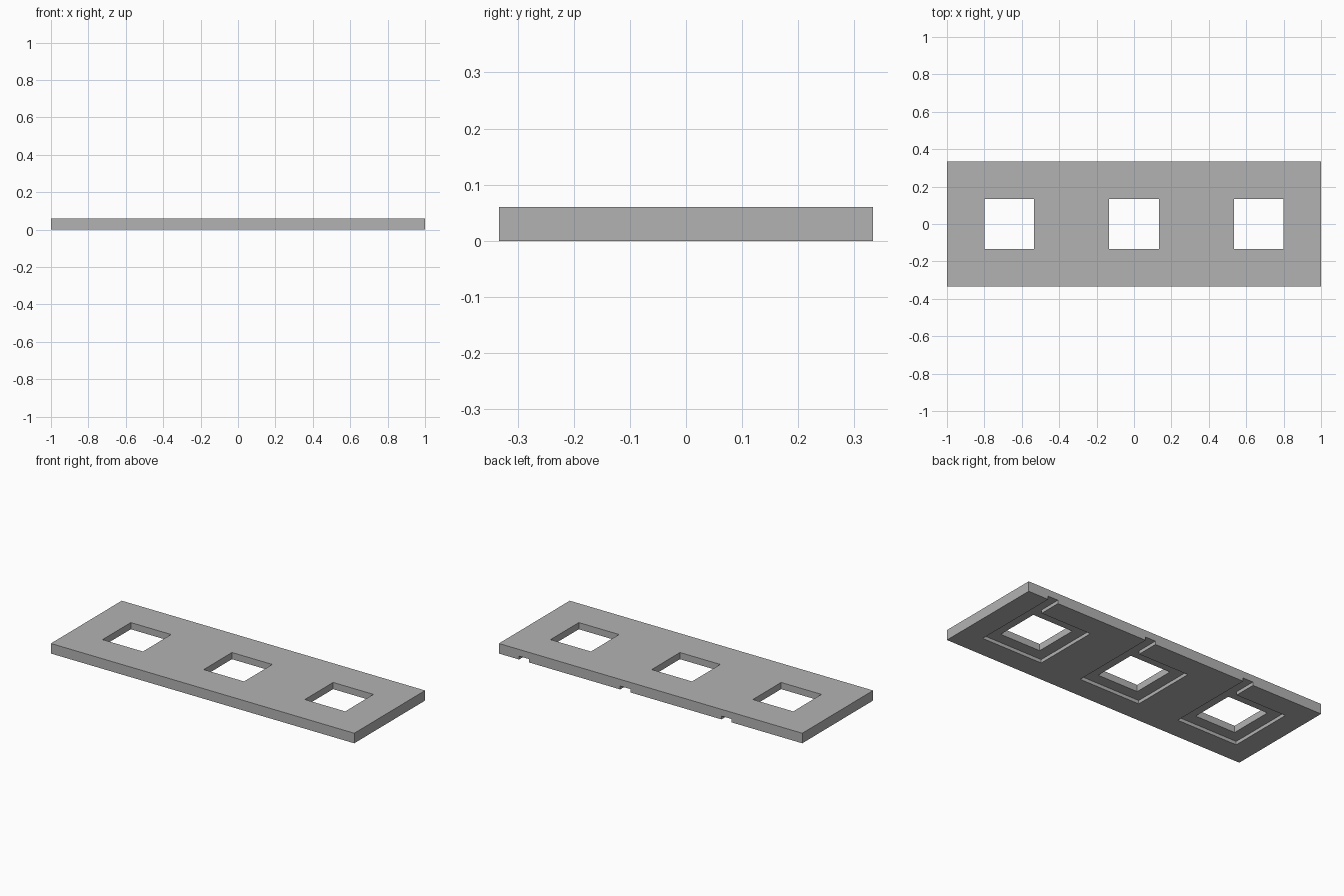
import bpy
import bmesh

if "Cube" in bpy.data.objects:
    bpy.data.objects.remove(bpy.data.objects["Cube"], do_unlink=True)

LENGTH, WIDTH, HEIGHT = 2.0, 0.667, 0.06
HOLE = 0.133      # half size of each square opening
POCKET = 0.2      # half size of the pocket under it
DEPTH = 0.02      # depth of pocket and channel
SPACING = 0.667

grey = bpy.data.materials.new("grey")
grey.use_nodes = True
grey.diffuse_color = (0.45, 0.45, 0.45, 1)
grey.node_tree.nodes["Principled BSDF"].inputs["Base Color"].default_value = grey.diffuse_color


def prism(name, outline, z0, z1):
    """Extrude a flat outline from z0 up to z1."""
    bm = bmesh.new()
    base = bm.faces.new([bm.verts.new((x, y, z0)) for x, y in outline])
    top = bmesh.ops.extrude_face_region(bm, geom=[base])["geom"]
    verts = [v for v in top if isinstance(v, bmesh.types.BMVert)]
    bmesh.ops.translate(bm, verts=verts, vec=(0, 0, z1 - z0))
    bmesh.ops.recalc_face_normals(bm, faces=bm.faces)
    mesh = bpy.data.meshes.new(name)
    bm.to_mesh(mesh)
    bm.free()
    mesh.materials.append(grey)
    obj = bpy.data.objects.new(name, mesh)
    bpy.context.collection.objects.link(obj)
    return obj


def rectangle(cx, hx, hy):
    return [(cx - hx, -hy), (cx + hx, -hy), (cx + hx, hy), (cx - hx, hy)]


def cut(target, cutter):
    """Subtract the cutter, then remove it."""
    mod = target.modifiers.new("cut", "BOOLEAN")
    mod.operation = "DIFFERENCE"
    mod.solver = "EXACT"
    mod.object = cutter
    bpy.context.view_layer.objects.active = target
    bpy.ops.object.modifier_apply(modifier=mod.name)
    bpy.data.objects.remove(cutter, do_unlink=True)


# Flat plate
plate = prism("plate", rectangle(0, LENGTH / 2, WIDTH / 2), 0, HEIGHT)

for i in (-1, 0, 1):
    cx = i * SPACING
    # Square opening right through
    cut(plate, prism("hole_cutter", rectangle(cx, HOLE, HOLE), -0.1, 0.1))
    # Underside pocket with a narrow channel out to the back edge
    pocket = [(cx - POCKET, -POCKET), (cx + POCKET, -POCKET),
              (cx + POCKET, WIDTH), (cx + HOLE, WIDTH),
              (cx + HOLE, POCKET), (cx - POCKET, POCKET)]
    cut(plate, prism("pocket_cutter", pocket, -0.1, DEPTH))
